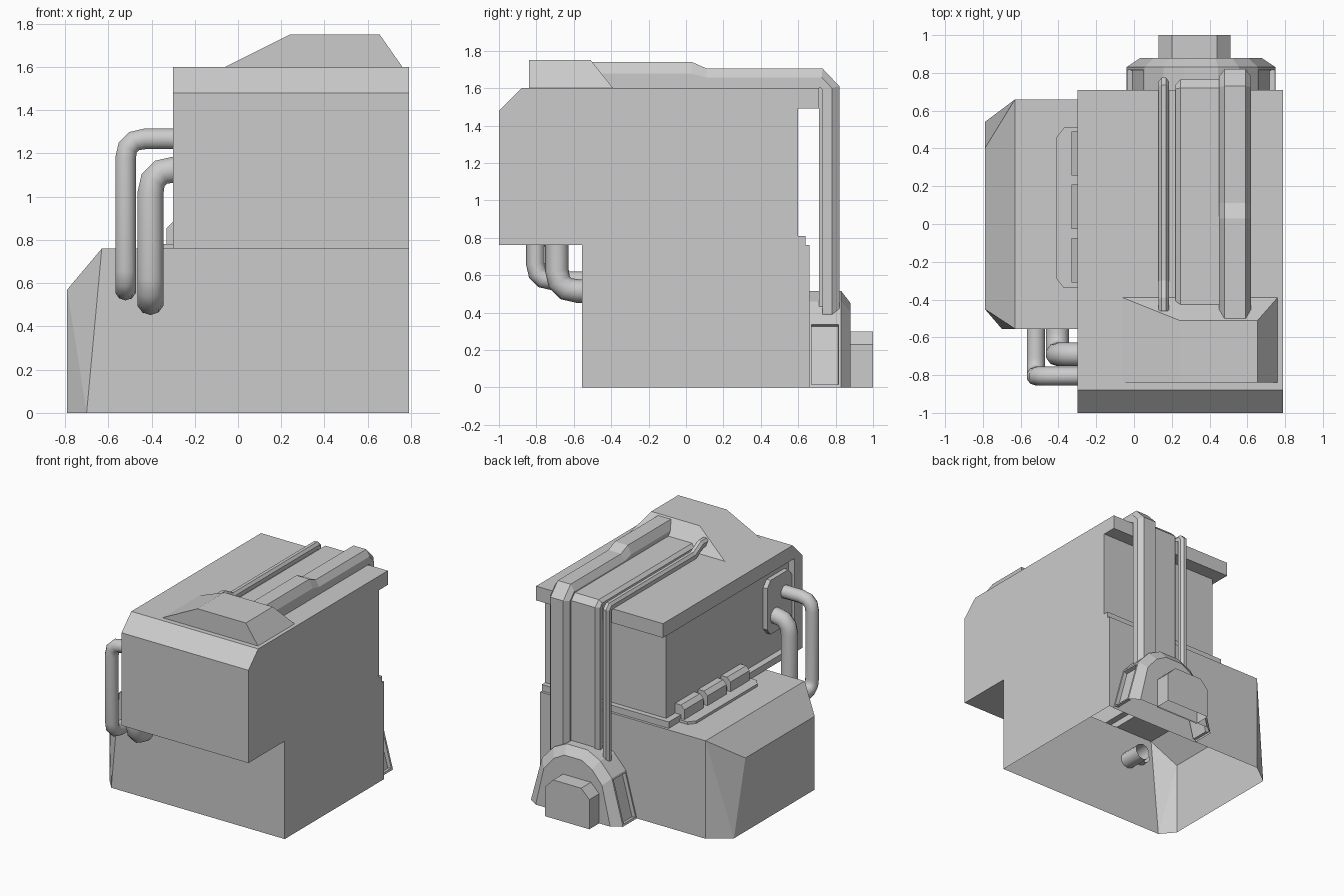
import bpy, bmesh
from mathutils import Vector

if "Cube" in bpy.data.objects:
    bpy.data.objects.remove(bpy.data.objects["Cube"])


def finish(name, bm):
    bmesh.ops.recalc_face_normals(bm, faces=bm.faces[:])
    me = bpy.data.meshes.new(name)
    bm.to_mesh(me)
    bm.free()
    ob = bpy.data.objects.new(name, me)
    bpy.context.collection.objects.link(ob)
    return ob


def hull(name, pts):
    bm = bmesh.new()
    for p in pts:
        bm.verts.new(p)
    bmesh.ops.convex_hull(bm, input=bm.verts[:])
    bmesh.ops.dissolve_limit(bm, angle_limit=0.01, verts=bm.verts[:], edges=bm.edges[:])
    return finish(name, bm)


def box(name, a, b):
    return hull(name, [(x, y, z) for x in (a[0], b[0]) for y in (a[1], b[1]) for z in (a[2], b[2])])


def loft(rings):
    """Closed solid through matching rings of points, capped at both ends."""
    bm = bmesh.new()
    rows = [[bm.verts.new(p) for p in r] for r in rings]
    n = len(rows[0])
    for a, b in zip(rows, rows[1:]):
        for i in range(n):
            bm.faces.new((a[i], a[(i + 1) % n], b[(i + 1) % n], b[i]))
    bm.faces.new(rows[0])
    bm.faces.new(rows[-1])
    bmesh.ops.recalc_face_normals(bm, faces=bm.faces[:])
    return bm


def open_bottom(bm):
    low = [f for f in bm.faces if all(abs(v.co.z) < 1e-4 for v in f.verts)]
    bmesh.ops.delete(bm, geom=low, context='FACES')


def strip(name, section, inner, outer):
    """Sweep a (x, height 0..1) section between an inner and an outer (y, z) path."""
    rings = []
    for p, q in zip(inner, outer):
        rings.append([(x, p[0] + (q[0] - p[0]) * h, p[1] + (q[1] - p[1]) * h) for x, h in section])
    return finish(name, loft(rings))


def bevel_section(x0, x1, c, h=0.6):
    return [(x0, 0), (x0, h), (x0 + c, 1), (x1 - c, 1), (x1, h), (x1, 0)]


def pipe(name, pts, r, bend):
    pts = [Vector(p) for p in pts]
    path = [pts[0]]
    for a, b, c in zip(pts, pts[1:], pts[2:]):
        p, q = b + (a - b).normalized() * bend, b + (c - b).normalized() * bend
        for t in (0, 0.33, 0.67, 1):
            path.append(p * (1 - t) ** 2 + b * 2 * t * (1 - t) + q * t * t)
    path.append(pts[-1])
    cu = bpy.data.curves.new(name, 'CURVE')
    cu.dimensions = '3D'
    cu.bevel_depth = r
    cu.bevel_resolution = 3
    sp = cu.splines.new('POLY')
    sp.points.add(len(path) - 1)
    for s, p in zip(sp.points, path):
        s.co = (*p, 1)
    sp.use_smooth = True
    ob = bpy.data.objects.new(name, cu)
    bpy.context.collection.objects.link(ob)


# Main housing: side profile, joined with the low left part, left wall recessed
profile = [(-.555, 0), (-.555, .76), (-1, .76), (-1, 1.48), (-.88, 1.6), (.71, 1.6), (.71, 1.49),
           (.6, 1.49), (.6, .81), (.64, .81), (.64, .76), (.66, .76), (.66, 0)]
tower = finish("tower", loft([[(x, y, z) for y, z in profile] for x in (-.30, .79)]))
base = hull("base", [(-.63, -.555, .76), (-.79, -.45, .57), (-.79, -.45, 0), (-.70, -.555, 0),
                     (-.63, .66, .76), (-.79, .40, .57), (-.79, .54, 0), (-.63, .66, 0),
                     (0, -.555, 0), (0, -.555, .76), (0, .66, 0), (0, .66, .76)])
cut = box("recess_cutter", (-.5, -.90, .81), (-.25, .9, 1.49))
for other, op in ((cut, 'DIFFERENCE'), (base, 'UNION')):
    m = tower.modifiers.new(op, 'BOOLEAN')
    m.operation, m.object, m.solver = op, other, 'EXACT'
bpy.context.view_layer.update()
bm = bmesh.new()
bm.from_object(tower, bpy.context.evaluated_depsgraph_get())
bmesh.ops.dissolve_limit(bm, angle_limit=0.01, verts=bm.verts[:], edges=bm.edges[:])
open_bottom(bm)
for o in (tower, base, cut):
    bpy.data.objects.remove(o)
finish("housing", bm)

# Roof cowl
hull("roof_cowl", [(-.06, -.84, 1.6), (.24, -.84, 1.75), (.655, -.84, 1.75), (.76, -.84, 1.6),
                   (-.06, -.39, 1.6), (.24, -.51, 1.75), (.655, -.51, 1.75), (.76, -.39, 1.6)])

# Duct, cover plate and rod running over the roof and down the back
strip("main_duct", bevel_section(.45, .62, .03, .55),
      [(-.50, 1.6), (.03, 1.6), (.11, 1.6), (.72, 1.6), (.73, 1.59), (.73, .38)],
      [(-.50, 1.74), (.03, 1.74), (.11, 1.705), (.73, 1.705), (.82, 1.61), (.82, .38)])
strip("cover_plate", bevel_section(.22, .58, .025, .5),
      [(-.43, 1.6), (.71, 1.6), (.71, 1.59), (.71, .43)],
      [(-.43, 1.645), (.72, 1.645), (.765, 1.6), (.765, .43)])
strip("side_rod", bevel_section(.13, .185, .015),
      [(-.46, 1.65), (-.40, 1.65), (-.31, 1.6), (.72, 1.6), (.725, 1.59), (.725, .40)],
      [(-.46, 1.70), (-.39, 1.70), (-.30, 1.65), (.735, 1.65), (.775, 1.61), (.775, .40)])

# Arched rear fitting with recessed side panels
half = [(.395, 0), (.30, .35), (.20, .46), (.09, .515)]
inset = [(.32, 0), (.25, .30), (.165, .40), (.075, .45)]


def arch(h, y):
    return [(.355 + x, y, z) for x, z in h] + [(.355 - x, y, z) for x, z in reversed(h)]


bm = loft([arch(half, .655), arch(half, .83), arch(inset, .88)])
sides = [f for f in bm.faces if abs(f.normal.x) > .9 and abs(f.normal.y) < .1]
bmesh.ops.inset_individual(bm, faces=sides, thickness=.022, depth=0)
bmesh.ops.inset_individual(bm, faces=sides, thickness=.001, depth=-.03)
open_bottom(bm)
finish("rear_arch", bm)
bm = loft([[(.13, y, 0), (.13, y, .23), (.20, y, .30), (.44, y, .30), (.51, y, .23), (.51, y, 0)]
           for y in (.87, 1.0)])
open_bottom(bm)
finish("rear_connector", bm)

# Hinge strip on the left ledge
hull("hinge_base", [(x, y, z) for z in (.755, .78) for x, y in
                    [(-.29, -.34), (-.37, -.34), (-.41, -.29), (-.41, .46), (-.37, .51), (-.29, .51)]])
for i in range(3):
    y0 = -.31 + i * .283
    hull(f"hinge_{i + 1}", [(x, y, z) for y in (y0, y0 + .235) for x, z in
                            [(-.33, .775), (-.33, .855), (-.30, .885), (-.245, .885), (-.245, .775)]])

# Pipes and their wall plate
hull("pipe_plate", [(x, y, z) for x in (-.245, -.285) for y, z in
                    [(-.63, 1.0), (-.85, 1.0), (-.89, 1.05), (-.89, 1.37), (-.85, 1.42),
                     (-.63, 1.42), (-.59, 1.37), (-.59, 1.05)]])
pipe("thin_pipe", [(-.25, -.805, 1.267), (-.52, -.805, 1.267), (-.52, -.805, .57), (-.52, -.5, .57)], .05, .09)
pipe("thick_pipe", [(-.25, -.69, 1.125), (-.405, -.69, 1.125), (-.405, -.69, .515), (-.405, -.38, .515)], .063, .11)
